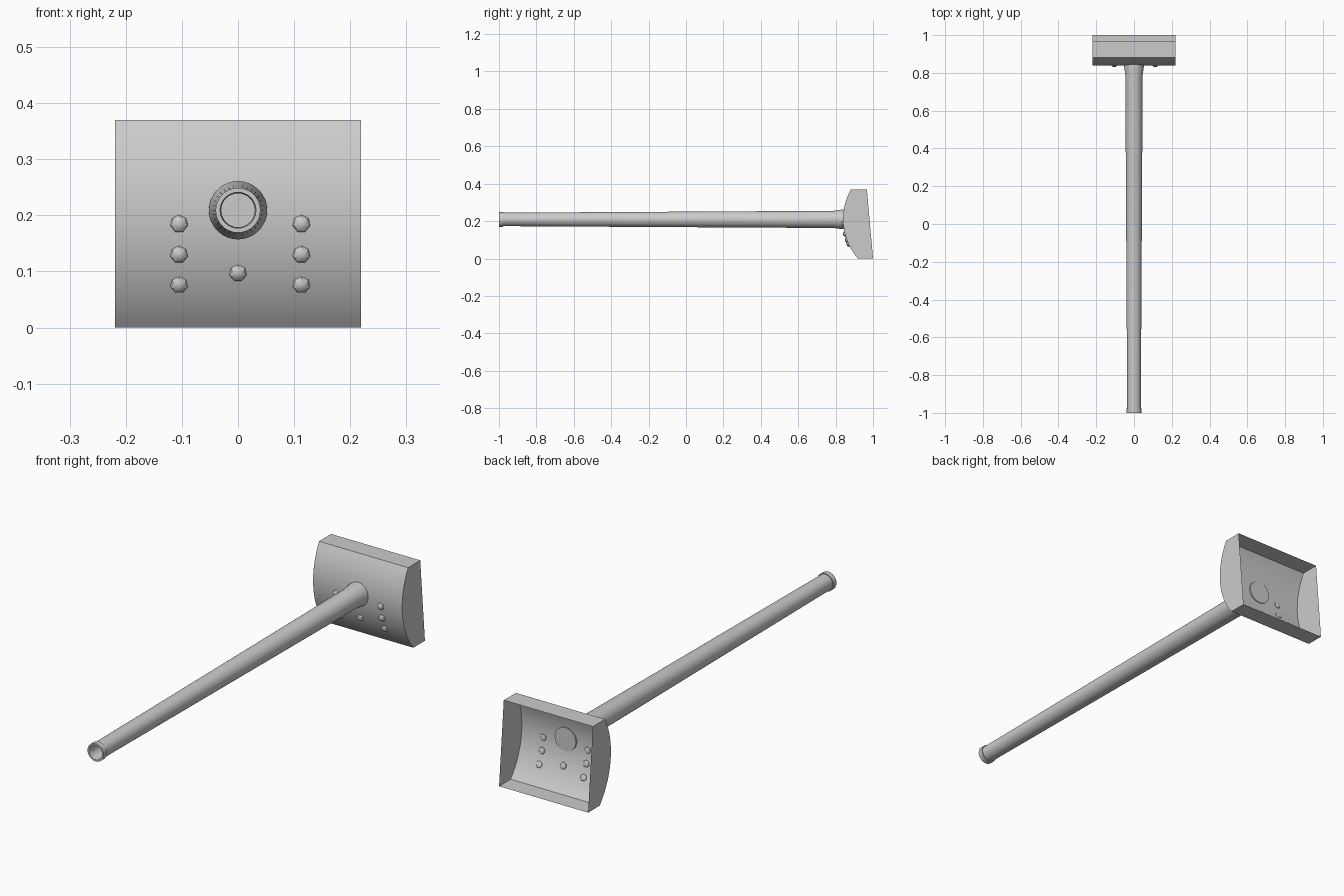
import bpy, bmesh, math
from mathutils import Matrix, Vector

if "Cube" in bpy.data.objects:
    bpy.data.objects.remove(bpy.data.objects["Cube"])

grey = bpy.data.materials.new("plain_grey")
grey.diffuse_color = (0.6, 0.6, 0.6, 1)
grey.use_nodes = True
grey.node_tree.nodes["Principled BSDF"].inputs["Base Color"].default_value = grey.diffuse_color

AXIS_Z = 0.209                     # height of the barrel axis
ARC_Y, ARC_Z, ARC_R = 1.162, 0.211, 0.322   # arc of the shield front


def finish(bm, name, angle=35):
    bmesh.ops.recalc_face_normals(bm, faces=bm.faces)
    mesh = bpy.data.meshes.new(name)
    bm.to_mesh(mesh)
    bm.free()
    obj = bpy.data.objects.new(name, mesh)
    bpy.context.collection.objects.link(obj)
    mesh.materials.append(grey)
    bpy.ops.object.select_all(action='DESELECT')
    obj.select_set(True)
    bpy.context.view_layer.objects.active = obj
    bpy.ops.object.shade_smooth_by_angle(angle=math.radians(angle))
    return obj


def front_y(z):
    return ARC_Y - math.sqrt(ARC_R ** 2 - (z - ARC_Z) ** 2)


# Curved shield: thin shell, open at the back
bm = bmesh.new()
STEPS, TOP, HALF = 20, 0.37, 0.219
profile = [(1.0, 0.0)]
profile += [(front_y(TOP * i / STEPS), TOP * i / STEPS) for i in range(STEPS + 1)]
profile += [(0.967, TOP)]
left, right = [[bm.verts.new((x, y, z)) for y, z in profile] for x in (-HALF, HALF)]
for i in range(len(profile) - 1):
    bm.faces.new((left[i], left[i + 1], right[i + 1], right[i]))
bm.faces.new(left)
bm.faces.new(right)
finish(bm, "shield")

# Barrel: turned profile (radius, y) with flared root, muzzle ring and bore
bm = bmesh.new()
SEG = 32
turned = [(0, 0.848), (0.052, 0.848), (0.052, 0.832), (0.046, 0.79),
          (0.036, -0.978), (0.040, -0.978), (0.040, -1.0), (0.032, -1.0),
          (0.030, -0.98), (0.030, -0.75), (0, -0.75)]
pts = [bm.verts.new((r, y, AXIS_Z)) for r, y in turned]
edges = [bm.edges.new(pair) for pair in zip(pts, pts[1:])]
bmesh.ops.spin(bm, geom=pts + edges, cent=(0, 0, AXIS_Z), axis=(0, 1, 0),
               angle=math.tau, steps=SEG)
bmesh.ops.remove_doubles(bm, verts=bm.verts, dist=1e-5)
finish(bm, "barrel")

# Domed bolts set square to the curved shield
spots = [(x, z) for x in (-0.105, 0.113) for z in (0.185, 0.13, 0.076)] + [(0, 0.097)]
for x, z in spots:
    pos = Vector((x, front_y(z), z))
    normal = Vector((0, pos.y - ARC_Y, z - ARC_Z)).normalized()
    turn = normal.to_track_quat('Z', 'Y').to_matrix().to_4x4()
    bm = bmesh.new()
    bmesh.ops.create_uvsphere(bm, u_segments=7, v_segments=6, radius=0.016)
    for v in bm.verts:
        v.co.z *= 0.7 if v.co.z > 0 else 0.3
    bm.transform(Matrix.Translation(pos) @ turn)
    finish(bm, "bolt", 30)
